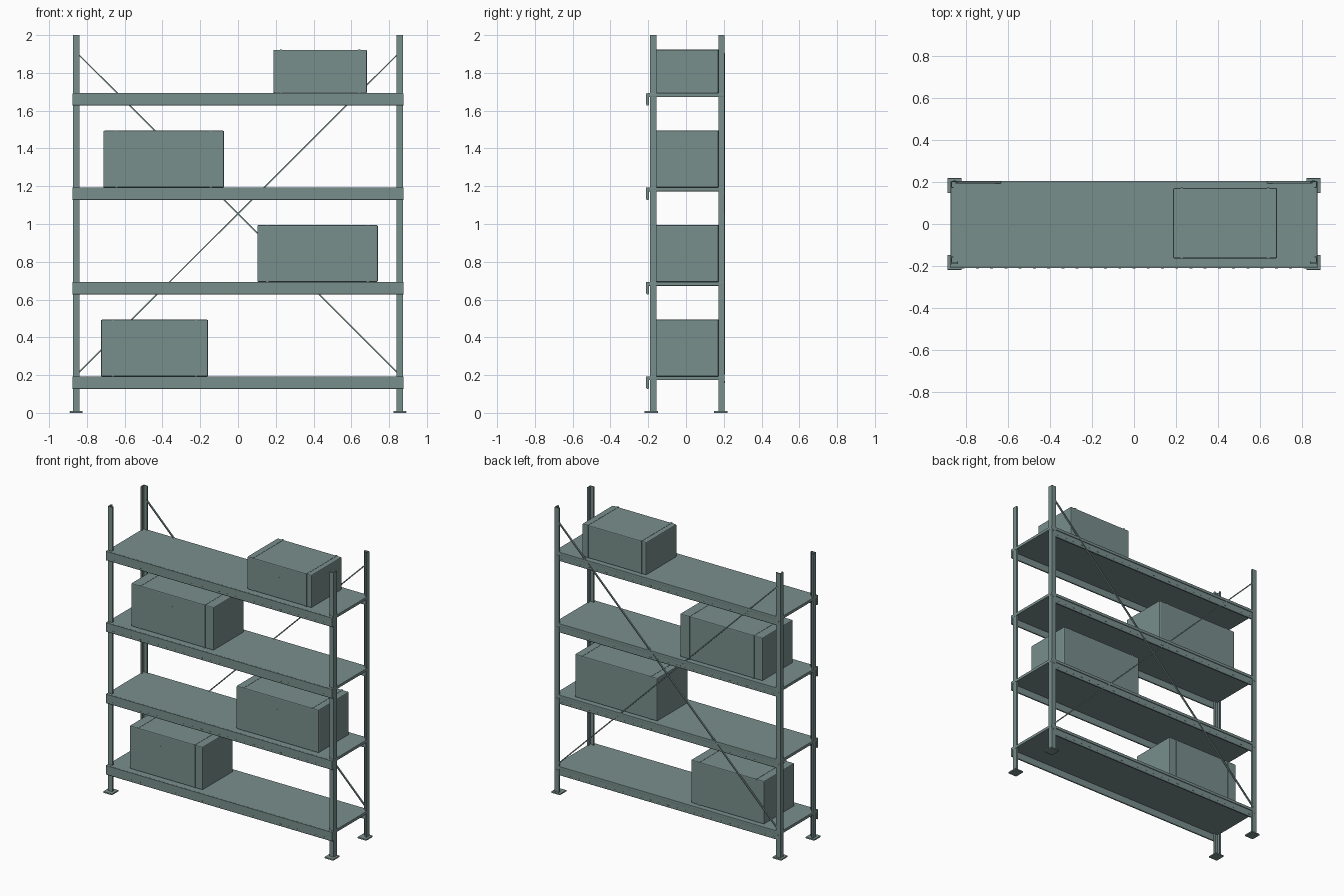
import bpy, bmesh, math
from mathutils import Matrix, Vector

if "Cube" in bpy.data.objects:
    bpy.data.objects.remove(bpy.data.objects["Cube"])

LEVELS = [0.193, 0.693, 1.193, 1.693]   # deck top heights

# one painted grey-green finish for the whole unit
PAINT = bpy.data.materials.new("grey_green_paint")
PAINT.diffuse_color = (0.19, 0.275, 0.262, 1)
PAINT.use_nodes = True
PAINT.node_tree.nodes["Principled BSDF"].inputs["Base Color"].default_value = PAINT.diffuse_color


def finish(name, bm):
    bmesh.ops.recalc_face_normals(bm, faces=bm.faces)
    me = bpy.data.meshes.new(name)
    bm.to_mesh(me)
    bm.free()
    me.materials.append(PAINT)
    ob = bpy.data.objects.new(name, me)
    bpy.context.collection.objects.link(ob)
    return ob


def add_box(bm, lo, hi):
    lo, hi = Vector(lo), Vector(hi)
    m = Matrix.Translation((lo + hi) / 2) @ Matrix.Diagonal((*(hi - lo), 1))
    return bmesh.ops.create_cube(bm, size=1, matrix=m)["verts"]


def box(name, lo, hi, bevel=0):
    bm = bmesh.new()
    add_box(bm, lo, hi)
    if bevel:
        bmesh.ops.bevel(bm, geom=bm.edges[:], offset=bevel, segments=2,
                        affect='EDGES', profile=0.5)
    return finish(name, bm)


def extrude(name, pts, vec):
    bm = bmesh.new()
    f = bm.faces.new([bm.verts.new(p) for p in pts])
    r = bmesh.ops.extrude_face_region(bm, geom=[f])
    bmesh.ops.translate(bm, vec=vec,
                        verts=[v for v in r["geom"] if isinstance(v, bmesh.types.BMVert)])
    return finish(name, bm)


# corner posts: lipped angle profile, corner to the outside, with foot plates
W, T, L = 0.034, 0.005, 0.012
ANGLE = [(0, 0), (W, 0), (W, L), (W - T, L), (W - T, T), (T, T),
         (T, W - T), (L, W - T), (L, W), (0, W)]
for sx, side in ((-1, "left"), (1, "right")):
    for sy, y0, end in ((-1, -0.19, "front"), (1, 0.205, "back")):
        pts = [(sx * (0.874 - a), y0 - sy * b, 0.01) for a, b in ANGLE]
        extrude(f"{end}_{side}_post", pts, (0, 0, 1.99))
        cx, cy = sx * 0.857, sy * 0.183
        box(f"{end}_{side}_foot", (cx - 0.034, cy - 0.036, 0),
            (cx + 0.034, cy + 0.036, 0.01), 0.002)

# beam section: face at depth 0 with a softened bottom edge
BEAM = [(0, -0.001), (0.016, -0.001), (0.016, -0.06), (0.012, -0.066),
        (0.004, -0.066), (0, -0.06)]

for i, z in enumerate(LEVELS, 1):
    # shelf deck
    box(f"shelf_deck_{i}", (-0.875, -0.205, z - 0.02), (0.875, 0.205, z), 0.002)
    # front beam outside the posts, back beam inside them
    extrude(f"front_beam_{i}", [(-0.876, -0.211 + d, z + h) for d, h in BEAM],
            (1.752, 0, 0))
    extrude(f"back_beam_{i}", [(-0.868, 0.2 - d, z + h) for d, h in BEAM],
            (1.736, 0, 0))
    # rivets along the beams and at the back posts
    bm = bmesh.new()
    for face in (-0.211, 0.2):
        for k in range(25):
            x = -0.816 + 0.068 * k
            add_box(bm, (x - 0.007, face - 0.001, z - 0.052),
                    (x + 0.007, face + 0.001, z - 0.047))
    for sx in (-1, 1):
        m = Matrix.Translation((sx * 0.857, 0.204, z - 0.03)) @ Matrix.Rotation(math.pi / 2, 4, 'X')
        bmesh.ops.create_cone(bm, cap_ends=True, segments=8, radius1=0.006,
                              radius2=0.006, depth=0.005, matrix=m)
    finish(f"beam_rivets_{i}", bm)

# crossed back braces
for sx, side in ((-1, "left"), (1, "right")):
    a, b = Vector((sx * 0.85, 0.2, 1.903)), Vector((-sx * 0.85, 0.2, 0.207))
    bm = bmesh.new()
    m = (Matrix.Translation((a + b) / 2) @ (b - a).to_track_quat('Z', 'Y').to_matrix().to_4x4()
         @ Matrix.Diagonal((0.011, 0.007, (b - a).length, 1)))
    bmesh.ops.create_cube(bm, size=1, matrix=m)
    finish(f"back_brace_{side}", bm)

# cartons: x range, height, strap inset from each end
CARTONS = [(-0.725, -0.159, 0.301, 0.063), (0.102, 0.740, 0.301, 0.053),
           (-0.713, -0.074, 0.301, 0.07), (0.187, 0.683, 0.229, 0.041)]
for i, ((x0, x1, h, inset), z) in enumerate(zip(CARTONS, LEVELS), 1):
    box(f"carton_{i}", (x0, -0.164, z), (x1, 0.172, z + h), 0.006)
    # thin straps around the carton near each end
    bm = bmesh.new()
    for x in (x0 + inset, x1 - inset):
        add_box(bm, (x - 0.006, -0.1655, z), (x + 0.006, 0.1735, z + h + 0.0015))
    finish(f"carton_straps_{i}", bm)
    # small paired marks on the front face
    bm = bmesh.new()
    cx = (x0 + x1) / 2 - 0.02
    for dx in (-0.018, 0.018):
        add_box(bm, (cx + dx - 0.003, -0.1648, z + h - 0.105),
                (cx + dx + 0.003, -0.163, z + h - 0.08))
    finish(f"carton_marks_{i}", bm)
